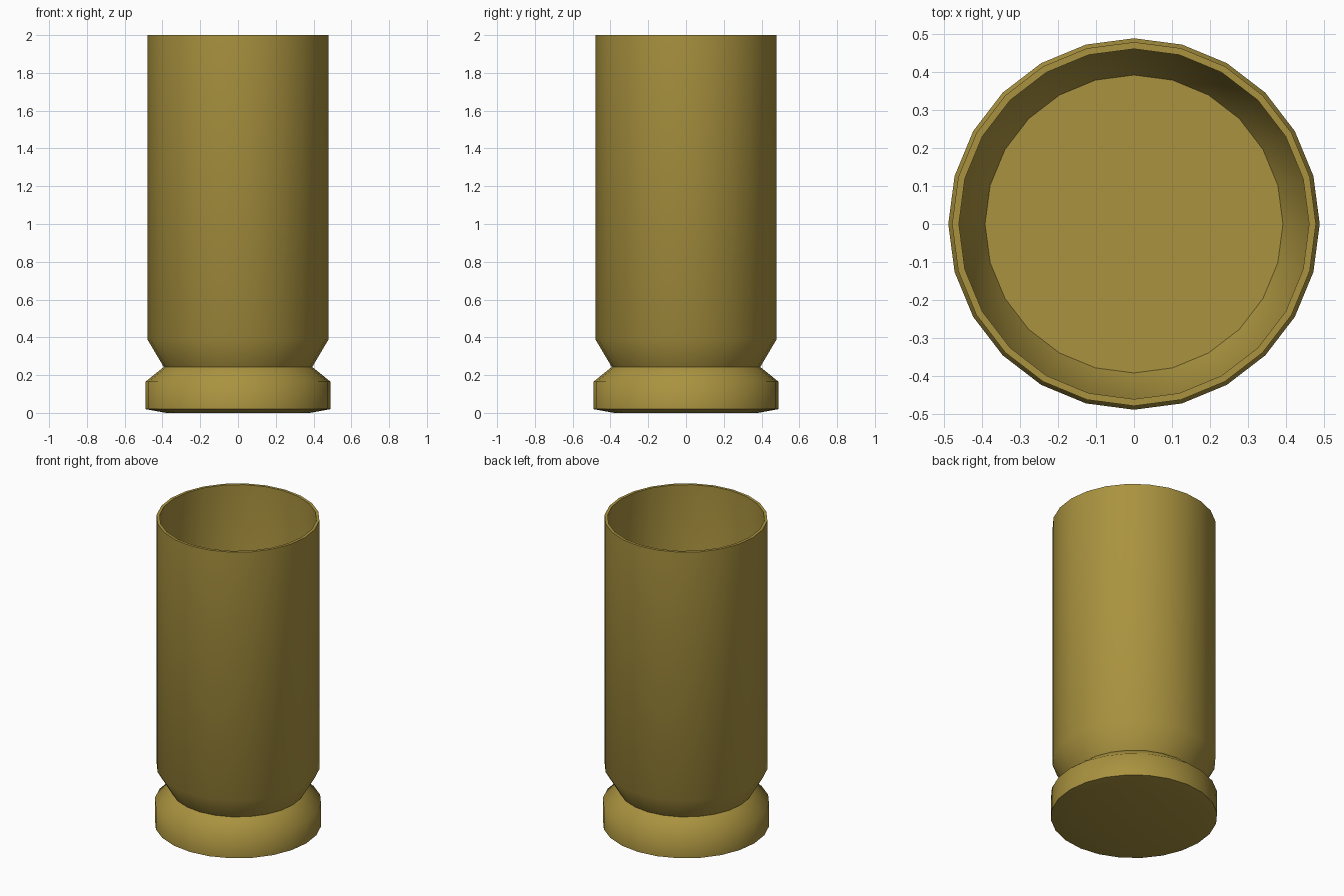
import bpy, bmesh, math

if "Cube" in bpy.data.objects:
    bpy.data.objects.remove(bpy.data.objects["Cube"])

SIDES = 24

mat = bpy.data.materials.new("brass")
mat.diffuse_color = (0.40, 0.29, 0.05, 1)
mat.use_nodes = True
mat.node_tree.nodes["Principled BSDF"].inputs["Base Color"].default_value = mat.diffuse_color


def lathe(name, profile):
    """Revolve (radius, z) points around z; both profile ends are capped."""
    bm = bmesh.new()
    rings = []
    for r, z in profile:
        rings.append([bm.verts.new((r * math.cos(2 * math.pi * i / SIDES),
                                    r * math.sin(2 * math.pi * i / SIDES), z))
                      for i in range(SIDES)])
    for a, b in zip(rings, rings[1:]):
        for i in range(SIDES):
            j = (i + 1) % SIDES
            bm.faces.new((a[i], a[j], b[j], b[i]))
    bm.faces.new(rings[0][::-1])
    bm.faces.new(rings[-1])
    bmesh.ops.recalc_face_normals(bm, faces=bm.faces)
    me = bpy.data.meshes.new(name)
    bm.to_mesh(me)
    bm.free()
    ob = bpy.data.objects.new(name, me)
    bpy.context.collection.objects.link(ob)
    me.materials.append(mat)
    bpy.ops.object.select_all(action='DESELECT')
    ob.select_set(True)
    bpy.context.view_layer.objects.active = ob
    bpy.ops.object.shade_smooth_by_angle(angle=math.radians(55))
    return ob


# Hollow casing: outer shell, rim, inner wall, floor, with the extractor groove and base flange
lathe("casing", [
    (0.38, 0.0), (0.49, 0.02), (0.49, 0.165), (0.393, 0.243),
    (0.48, 0.39), (0.48, 2.0),
    (0.462, 2.0), (0.462, 0.395), (0.393, 0.27),
])
